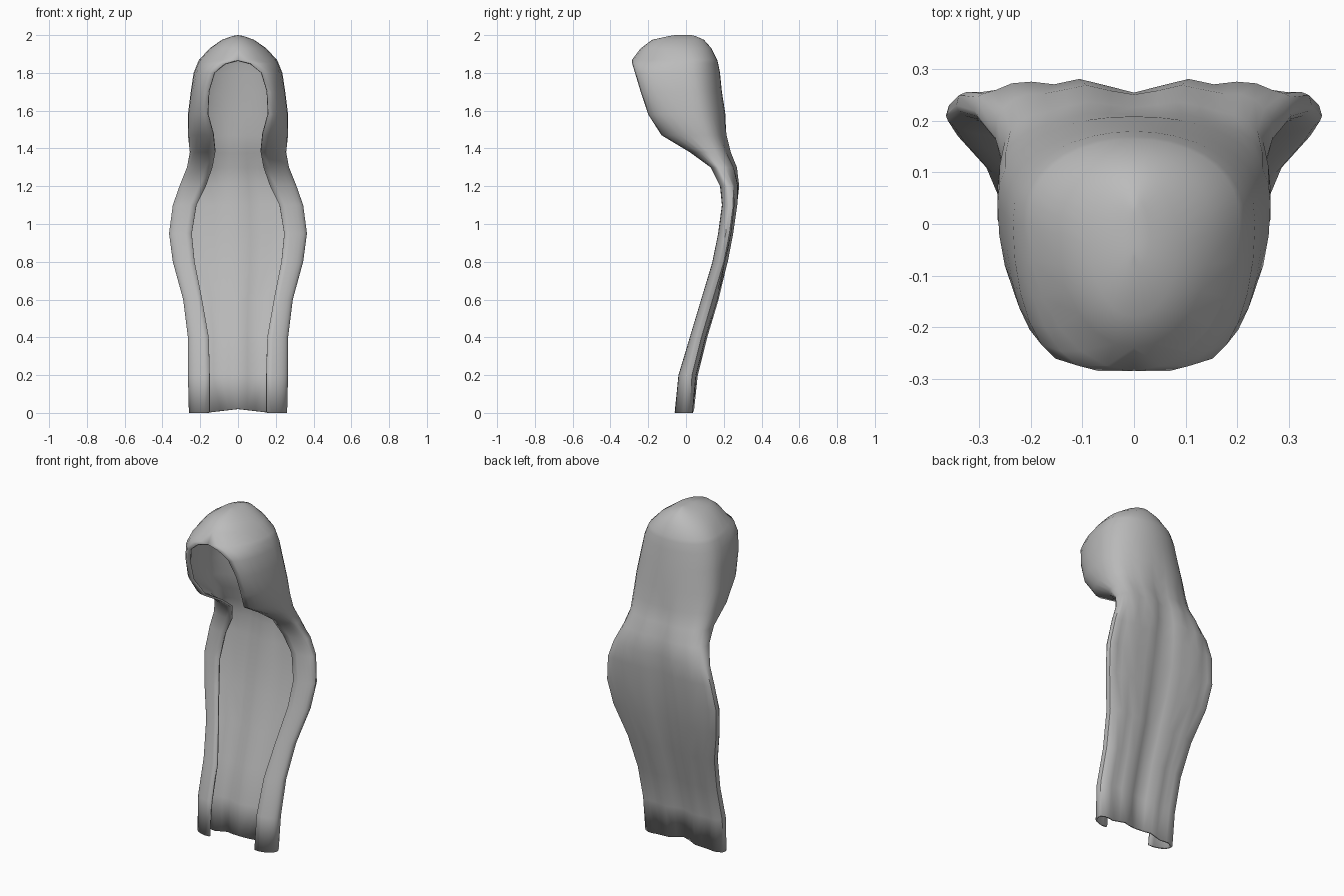
import bpy
import bmesh
from math import sin, cos, pi
from mathutils import Vector

cube = bpy.data.objects.get("Cube")
if cube:
    bpy.data.objects.remove(cube, do_unlink=True)


def make_material(name, value):
    material = bpy.data.materials.new(name)
    material.use_nodes = True
    colour = (value, value, value, 1)
    material.diffuse_color = colour
    material.node_tree.nodes["Principled BSDF"].inputs["Base Color"].default_value = colour
    return material


cloth = make_material("grey cloth", 0.5)

# Horizontal slices: height, outer half width, opening half width,
# back depth, widest depth, front depth
slices = [
    (0, .26, .15, .04, 0, -.06),
    (.2, .265, .15, .06, .01, -.04),
    (.4, .265, .155, .11, .06, .02),
    (.6, .29, .19, .17, .12, .08),
    (.8, .345, .23, .22, .18, .14),
    (.95, .365, .245, .25, .21, .17),
    (1.1, .345, .22, .27, .23, .19),
    (1.2, .31, .17, .28, .22, .18),
    (1.3, .27, .135, .27, .17, .13),
    (1.38, .255, .12, .24, .12, .02),
    (1.47, .265, .13, .22, .07, -.13),
    (1.58, .265, .16, .21, .04, -.2),
    (1.7, .25, .155, .19, .02, -.24),
    (1.8, .235, .125, .18, 0, -.27),
    (1.85, .215, .07, .17, 0, -.285),
    (1.87, .205, 0, .165, 0, -.285),
    (1.93, .15, 0, .135, -.02, -.24),
    (1.975, .085, 0, .095, -.04, -.18),
    (1.995, .03, 0, .05, -.03, -.09),
    (2, 0, 0, .03, -.02, -.06),
]
back_steps, front_steps = 9, 6


def slice_points(z, outer, opening, back, middle, front):
    """Half of a slice, from the spine round the side to the front edge."""
    cape = min(1, max(0, (1.6 - z) / .4))
    roundness = .85 - .4 * cape
    points = []
    for i in range(back_steps + 1):
        angle = pi / 2 * i / back_steps
        x = outer * sin(angle)
        y = middle + (back - middle) * max(0, cos(angle)) ** roundness
        # Shallow spine groove and soft vertical pleats on the cape
        groove = .025 * max(0, 1 - x / .09)
        pleat = .006 * sin(x * 50) * sin(angle * 2)
        points.append(Vector((x, y - cape * (groove + pleat), z)))
    for i in range(1, front_steps + 1):
        angle = pi / 2 * i / front_steps
        x = opening + (outer - opening) * max(0, cos(angle))
        y = middle + (front - middle) * sin(angle)
        points.append(Vector((x, y, z)))
    # Hem dips at its sides
    if z == 0:
        for p in points:
            p.z += .02 * max(0, 1 - p.x / .17)
    return points


# Hooded cloak: half a sheet of cloth, mirrored and thickened
bm = bmesh.new()
rows = [[bm.verts.new(p) for p in slice_points(*s)] for s in slices]
for low, high in zip(rows, rows[1:]):
    for j in range(len(low) - 1):
        bm.faces.new((low[j], low[j + 1], high[j + 1], high[j]))
bmesh.ops.remove_doubles(bm, verts=bm.verts, dist=.0005)
bmesh.ops.recalc_face_normals(bm, faces=bm.faces)
side = max(bm.faces, key=lambda f: f.calc_center_median().x)
if side.normal.x < 0:
    bmesh.ops.reverse_faces(bm, faces=bm.faces)
mesh = bpy.data.meshes.new("hooded_cloak")
bm.to_mesh(mesh)
bm.free()
mesh.materials.append(cloth)
cloak = bpy.data.objects.new("hooded_cloak", mesh)
bpy.context.collection.objects.link(cloak)

mirror = cloak.modifiers.new("mirror", "MIRROR")
mirror.use_clip = True
mirror.merge_threshold = .001
thickness = cloak.modifiers.new("cloth_thickness", "SOLIDIFY")
thickness.thickness = .012
thickness.offset = -1

bpy.context.view_layer.objects.active = cloak
cloak.select_set(True)
bpy.ops.object.shade_smooth_by_angle(angle=pi / 5)
